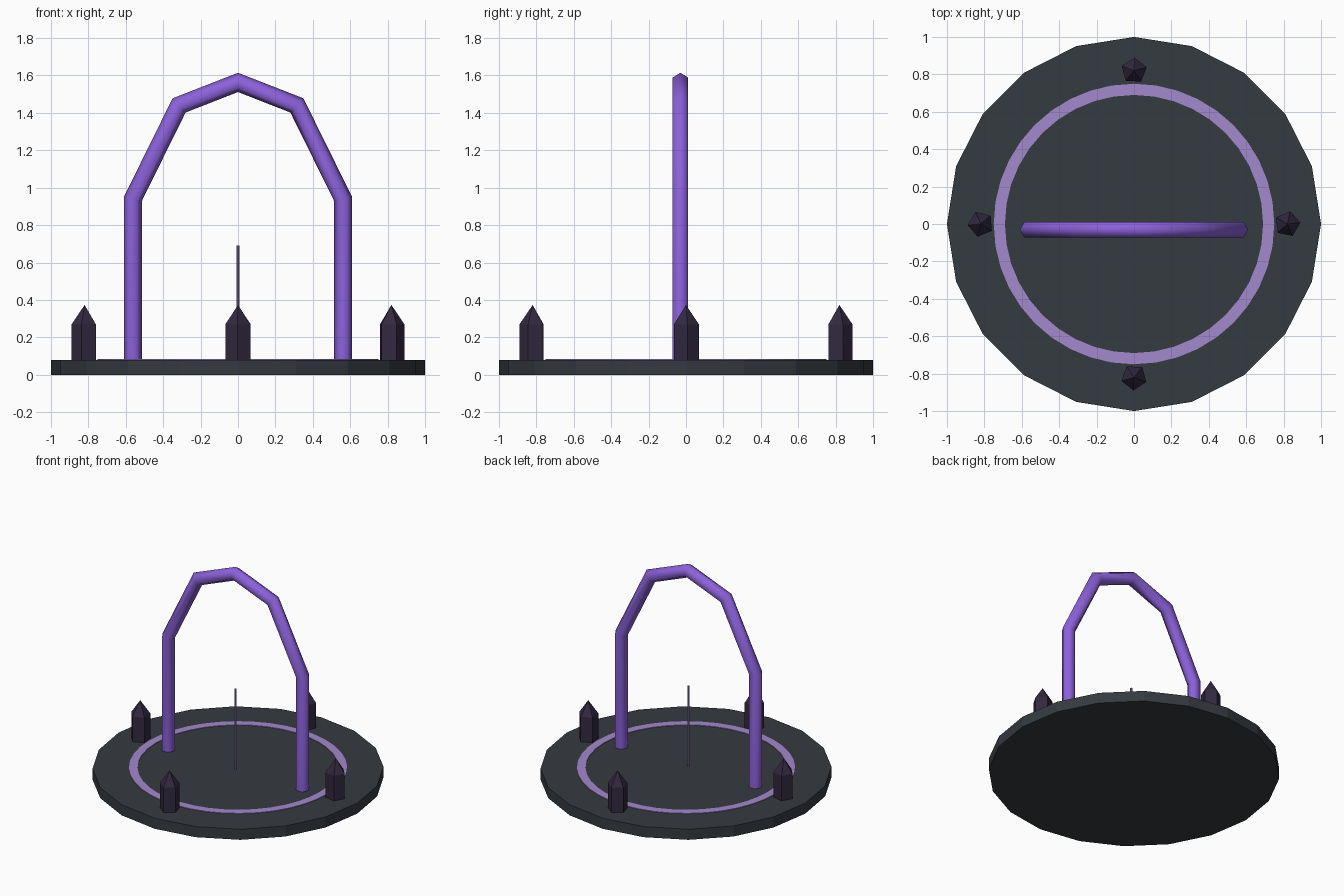
import bpy, bmesh, math
from mathutils import Vector

cube = bpy.data.objects.get("Cube")
if cube:
    bpy.data.objects.remove(cube, do_unlink=True)


def material(name, r, g, b):
    m = bpy.data.materials.new(name)
    m.use_nodes = True
    m.diffuse_color = (r, g, b, 1)
    m.node_tree.nodes["Principled BSDF"].inputs["Base Color"].default_value = (r, g, b, 1)
    return m


slate = material("dark_slate", 0.036, 0.043, 0.051)
violet = material("violet", 0.26, 0.12, 0.7)
lilac = material("pale_lilac", 0.37, 0.25, 0.61)
crystal_mat = material("dark_purple", 0.032, 0.022, 0.05)


def loft(name, rings, mat, closed=False, smooth=False):
    """Skin rings of points; one-point rings become tips, open ends are capped."""
    bm = bmesh.new()
    loops = [[bm.verts.new(p) for p in ring] for ring in rings]
    pairs = list(zip(loops, loops[1:]))
    if closed:
        pairs.append((loops[-1], loops[0]))
    for a, b in pairs:
        n = len(a)
        for i in range(n):
            j = (i + 1) % n
            if len(b) == 1:
                f = bm.faces.new((a[i], a[j], b[0]))
            else:
                f = bm.faces.new((a[i], a[j], b[j], b[i]))
            f.smooth = smooth
    if not closed:
        for end in (loops[0], loops[-1]):
            if len(end) > 2:
                bm.faces.new(end)
    bmesh.ops.recalc_face_normals(bm, faces=bm.faces)
    mesh = bpy.data.meshes.new(name)
    bm.to_mesh(mesh)
    bm.free()
    mesh.materials.append(mat)
    obj = bpy.data.objects.new(name, mesh)
    bpy.context.scene.collection.objects.link(obj)
    return obj


def circle(r, z, n, turn=0.0, x=0.0, y=0.0):
    return [(x + r * math.cos(turn + math.tau * i / n),
             y + r * math.sin(turn + math.tau * i / n), z) for i in range(n)]


TOP = 0.08
ARCH_Y = -0.03

# Round platform
loft("platform", [circle(1, 0, 20), circle(1, TOP, 20)], slate)

# Thin glowing ring on the platform
low, high = TOP - 0.002, TOP + 0.004
loft("floor_ring", [circle(r, z, 40) for r, z in
                    ((0.69, low), (0.75, low), (0.75, high), (0.69, high))],
     lilac, closed=True)

# Arch: hexagonal tube swept along a mitred path
half = [(-0.562, 0.01), (-0.562, 0.94), (-0.315, 1.44)]
path = half + [(0, 1.563)] + [(-x, z) for x, z in reversed(half)]
points = [Vector((x, ARCH_Y, z)) for x, z in path]
depth_axis = Vector((0, 1, 0))
radius = 0.048
sections = []
for i, p in enumerate(points):
    into = (p - points[i - 1]).normalized() if i else None
    out = (points[i + 1] - p).normalized() if i + 1 < len(points) else into
    into = into or out
    tangent = (into + out).normalized()
    side = depth_axis.cross(tangent) / tangent.dot(out)
    sections.append([p + radius * (math.cos(a) * side + math.sin(a) * depth_axis)
                     for a in (math.tau * k / 6 for k in range(6))])
loft("arch", sections, violet, smooth=True)

# Slim rod under the arch
loft("centre_rod", [circle(0.008, z, 6, 0, 0, ARCH_Y) for z in (TOP - 0.02, 0.69)], lilac)

# Four pointed crystals, each with a corner facing outwards
for name, quarter, twist in (("left", 0, 0.1), ("back", 1, -0.05),
                             ("right", 2, 0.08), ("front", 3, -0.04)):
    a = quarter * math.pi / 2
    x, y = 0.82 * math.cos(a), 0.82 * math.sin(a)
    loft(name + "_crystal",
         [circle(0.07, 0.01, 5, a + twist, x, y),
          circle(0.07, 0.27, 5, a + twist, x, y),
          [(x, y, 0.373)]], crystal_mat)
